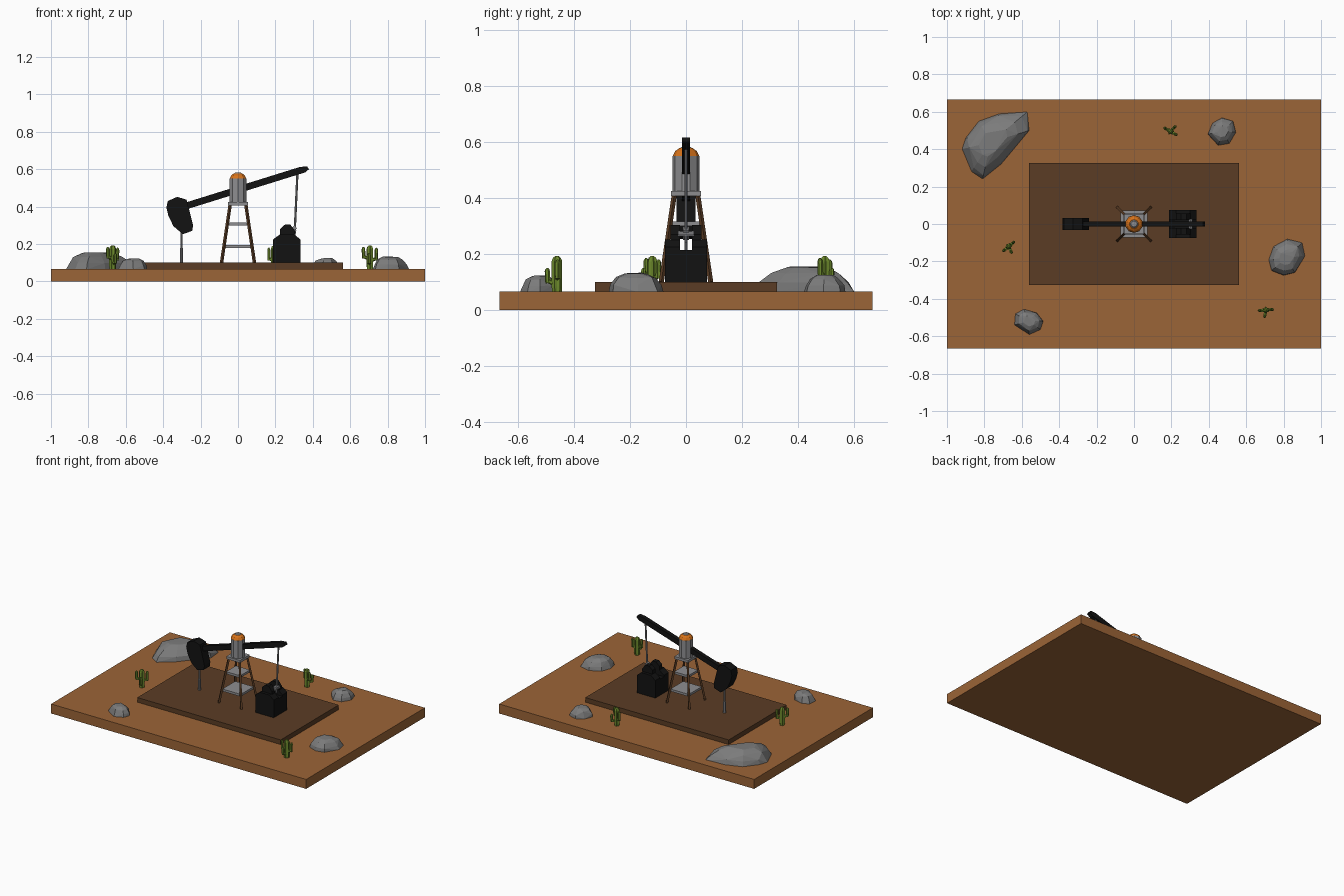
import bpy, bmesh, math, random
from mathutils import Vector, Matrix

if "Cube" in bpy.data.objects:
    bpy.data.objects.remove(bpy.data.objects["Cube"])

def mat(name, r, g, b):
    m = bpy.data.materials.new(name)
    m.diffuse_color = (r, g, b, 1)
    m.use_nodes = True
    m.node_tree.nodes["Principled BSDF"].inputs["Base Color"].default_value = m.diffuse_color
    return m

SAND = mat("sand", 0.33, 0.128, 0.038)
SOIL = mat("dark_soil", 0.105, 0.046, 0.018)
ROCK = mat("rock_grey", 0.2, 0.2, 0.2)
METAL = mat("metal_grey", 0.27, 0.27, 0.28)
BLACK = mat("black_iron", 0.006, 0.006, 0.006)
ORANGE = mat("orange", 0.68, 0.17, 0.01)
GREEN = mat("cactus_green", 0.15, 0.25, 0.025)

def finish(name, bm, material):
    bmesh.ops.recalc_face_normals(bm, faces=bm.faces)
    me = bpy.data.meshes.new(name)
    bm.to_mesh(me)
    bm.free()
    me.materials.append(material)
    ob = bpy.data.objects.new(name, me)
    bpy.context.collection.objects.link(ob)
    return ob

def box(name, lo, hi, material):
    bm = bmesh.new()
    lo, hi = Vector(lo), Vector(hi)
    bmesh.ops.create_cube(bm, size=1)
    for v in bm.verts:
        v.co = (lo + hi) / 2 + v.co * (hi - lo)
    return finish(name, bm, material)

def add_rod(bm, a, b, r1, r2=None, n=8, spin=0.0):
    a, b = Vector(a), Vector(b)
    d = b - a
    m = (Matrix.Translation((a + b) / 2) @ d.to_track_quat('Z', 'Y').to_matrix().to_4x4()
         @ Matrix.Rotation(spin, 4, 'Z'))
    bmesh.ops.create_cone(bm, cap_ends=True, segments=n, radius1=r1,
                          radius2=r1 if r2 is None else r2, depth=d.length, matrix=m)

def rod(name, a, b, r1, material, r2=None, n=8, spin=0.0):
    bm = bmesh.new()
    add_rod(bm, a, b, r1, r2, n, spin)
    return finish(name, bm, material)

def plate(name, profile, y0, y1, material):
    # x-z profile extruded along y
    bm = bmesh.new()
    f = bm.faces.new([bm.verts.new((x, y0, z)) for x, z in profile])
    ext = bmesh.ops.extrude_face_region(bm, geom=[f])
    for v in ext["geom"]:
        if isinstance(v, bmesh.types.BMVert):
            v.co.y = y1
    return finish(name, bm, material)

# ground slab and raised pad
box("ground_slab", (-1, -.665, 0), (1, .665, .067), SAND)
box("soil_pad", (-.562, -.325, .06), (.562, .325, .1), SOIL)

# tower legs, cross plates, collar
for sx in (-1, 1):
    for sy in (-1, 1):
        rod("tower_leg", (sx * .088, sy * .088, .1), (sx * .042, sy * .042, .41), .009,
            SOIL, n=4, spin=math.pi / 4)
for z, s in ((.187, .072), (.308, .055)):
    box("cross_plate", (-s, -s, z - .008), (s, s, z + .008), METAL)
box("tower_collar", (-.054, -.054, .406), (.054, .054, .424), METAL)

# pivot housing with orange crown
rod("pivot_housing", (0, 0, .42), (0, 0, .55), .048, METAL, n=10)
rod("crown_lower", (0, 0, .55), (0, 0, .567), .047, ORANGE, r2=.038, n=10)
rod("crown_upper", (0, 0, .567), (0, 0, .577), .038, ORANGE, r2=.024, n=10)
rod("crown_cap", (0, 0, .575), (0, 0, .582), .024, METAL, r2=.016, n=10)

# walking beam, tapered tip, and horse head
def along(t, off):
    a = math.radians(17.3)
    return (t * math.cos(a) - off * math.sin(a), .49 + t * math.sin(a) + off * math.cos(a))
plate("walking_beam", [along(t, o) for t, o in
      ((-.30, -.018), (.37, -.018), (.395, -.008), (.39, .010), (.35, .018), (-.30, .018))],
      -.014, .014, BLACK)
plate("beam_head", [(-.375, .43), (-.325, .452), (-.275, .437), (-.24, .30), (-.245, .27),
                    (-.295, .253), (-.345, .295), (-.372, .35), (-.383, .395)],
      -.033, .033, BLACK)

# well rod
rod("polished_rod", (-.302, 0, .17), (-.302, 0, .27), .005, METAL)
rod("well_sleeve", (-.302, 0, .1), (-.302, 0, .178), .009, METAL)

# motor block with two cheeks around the crank
box("motor_block", (.188, -.075, .1), (.333, .075, .215), BLACK)
for s in (-1, 1):
    plate("motor_shoulder", [(.188, .21), (.333, .21), (.333, .225), (.30, .252), (.225, .252), (.188, .225)],
          s * .022, s * .075, BLACK)
    plate("motor_cheek", [(.225, .25), (.305, .25), (.305, .27), (.28, .303), (.25, .303), (.225, .28)],
          s * .022, s * .055, BLACK)
rod("crank_pin", (.302, -.028, .272), (.302, .028, .272), .010, METAL)
rod("pitman_rod", (.302, 0, .24), (.318, 0, .585), .006, METAL)
plate("crank_arm", [(.25, .25), (.29, .25), (.315, .285), (.30, .298)], -.010, .010, METAL)

# rocks: hull over shrinking copies of a ground outline
def rock(name, outline, h, seed):
    rnd = random.Random(seed)
    cx = sum(p[0] for p in outline) / len(outline)
    cy = sum(p[1] for p in outline) / len(outline)
    bm = bmesh.new()
    for z, s in ((0, 1), (.4, .95), (.78, .74), (1, .42)):
        for x, y in outline:
            k = s * (1 if z == 0 else rnd.uniform(.88, 1.03))
            bm.verts.new((cx + (x - cx) * k, cy + (y - cy) * k,
                          .064 + h * z * (1 if z == 0 else rnd.uniform(.92, 1))))
    res = bmesh.ops.convex_hull(bm, input=bm.verts)
    junk = {g for g in res["geom_interior"] + res["geom_unused"] if isinstance(g, bmesh.types.BMVert)}
    bmesh.ops.delete(bm, geom=list(junk), context='VERTS')
    finish(name, bm, ROCK)

rock("large_rock", [(-.92, .40), (-.90, .46), (-.83, .55), (-.72, .59), (-.57, .60),
                    (-.56, .50), (-.71, .32), (-.81, .24), (-.87, .28)], .092, 1)
rock("back_rock", [(.395, .48), (.42, .54), (.47, .568), (.53, .55), (.545, .49), (.51, .43),
                   (.45, .42)], .062, 2)
rock("right_rock", [(.72, -.19), (.745, -.12), (.82, -.08), (.90, -.10), (.915, -.17),
                    (.86, -.26), (.80, -.275), (.735, -.25)], .070, 3)
rock("front_rock", [(-.64, -.54), (-.635, -.48), (-.59, -.455), (-.52, -.475), (-.485, -.52),
                    (-.50, -.565), (-.56, -.592)], .060, 4)

# cacti: ribbed trunk and three bent arms
def ribbed(bm, a, b, r, tip):
    a, b = Vector(a), Vector(b)
    n, d = 12, b - a
    q = d.to_track_quat('Z', 'Y')
    rings = []
    for t, s in ((0, .9), (.15, 1), (1 - tip, 1), (1 - tip * .35, .75), (1, .3)):
        rings.append([bm.verts.new(a + d * t + q @ Vector((
            r * s * (1 if i % 2 else .72) * math.cos(2 * math.pi * i / n),
            r * s * (1 if i % 2 else .72) * math.sin(2 * math.pi * i / n), 0))) for i in range(n)])
    for p, c in zip(rings, rings[1:]):
        for i in range(n):
            bm.faces.new((p[i], p[(i + 1) % n], c[(i + 1) % n], c[i]))
    bm.faces.new(rings[0])
    bm.faces.new(rings[-1])

def cactus(x, y, turn):
    bm = bmesh.new()
    ribbed(bm, (0, 0, 0), (0, 0, .128), .019, .15)
    for ang, z0, z1 in ((0, .052, .115), (180, .062, .12), (255, .035, .085)):
        c, s = math.cos(math.radians(ang)), math.sin(math.radians(ang))
        ribbed(bm, (0, 0, z0 - .008), (.035 * c, .035 * s, z0 + .006), .009, .2)
        ribbed(bm, (.033 * c, .033 * s, z0 - .004), (.035 * c, .035 * s, z1), .0095, .2)
    ob = finish("cactus", bm, GREEN)
    ob.location = (x, y, .065)
    ob.rotation_euler.z = math.radians(turn)

cactus(.705, -.46, 5)
cactus(-.67, -.12, 40)
cactus(.195, .495, 150)
